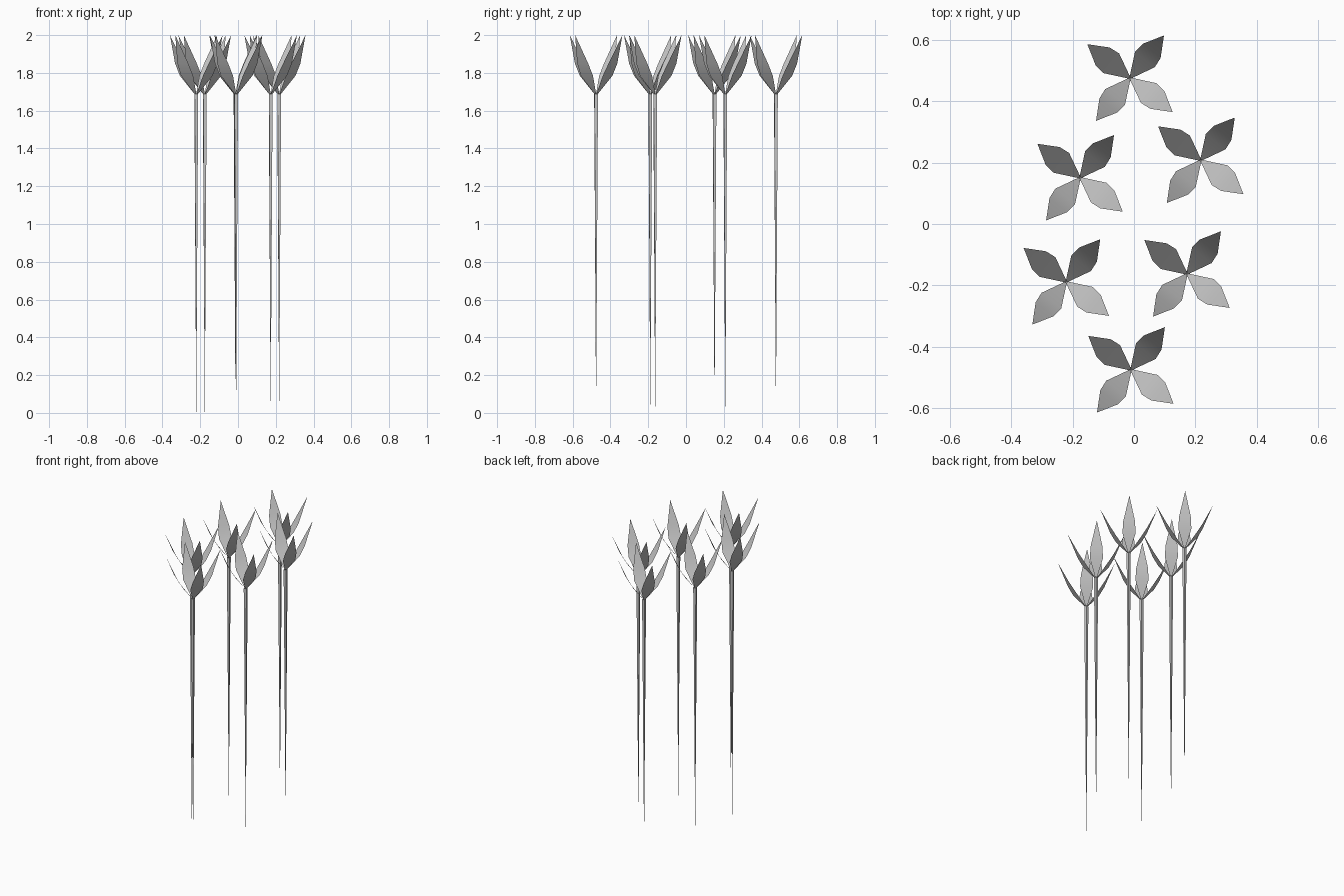
import bpy
from math import cos, sin, radians

cube = bpy.data.objects.get("Cube")
if cube:
    bpy.data.objects.remove(cube, do_unlink=True)

grey = bpy.data.materials.new("plain grey")
grey.use_nodes = True
colour = (0.57, 0.57, 0.57, 1)
grey.diffuse_color = colour
grey.node_tree.nodes["Principled BSDF"].inputs["Base Color"].default_value = colour

LEAF_BASE = 1.683
TURN = 51.5
# Leaf rows from base to tip: outward distance, half width, height
LEAF = [(0.003, 0.004, LEAF_BASE), (0.078, 0.041, 1.785), (0.114, 0.037, 1.85)]
TIP = (0.178, 0, 2.0)
PLANTS = [(-0.013, 0.476), (0.218, 0.208), (-0.176, 0.151),
          (-0.221, -0.189), (0.173, -0.163), (-0.01, -0.476)]


def make_mesh(name, verts, faces):
    mesh = bpy.data.meshes.new(name)
    mesh.from_pydata(verts, [], faces)
    mesh.materials.append(grey)
    mesh.update()
    return mesh


def leaf_mesh():
    """Four curved pointed leaves around the stem top."""
    verts, faces = [], []
    for k in range(4):
        a = radians(TURN + 90 * k)
        start = len(verts)
        for out, half, z in LEAF:
            for w in (-half, half):
                verts.append((out * cos(a) - w * sin(a), out * sin(a) + w * cos(a), z))
        verts.append((TIP[0] * cos(a), TIP[0] * sin(a), TIP[2]))
        for i in range(len(LEAF) - 1):
            p = start + 2 * i
            faces.append((p, p + 2, p + 3, p + 1))
        p = start + 2 * (len(LEAF) - 1)
        faces.append((p, p + 2, p + 1))
    mesh = make_mesh("leaves", verts, faces)
    mesh.shade_smooth()
    return mesh


def stem_mesh(sides=4, radius=0.013):
    """Slender open stem narrowing to a point at the ground."""
    angles = [radians(TURN + 360 * k / sides) for k in range(sides)]
    verts = [(radius * cos(a), radius * sin(a), LEAF_BASE + 0.005) for a in angles]
    verts.append((0, 0, 0))
    faces = [(k, sides, (k + 1) % sides) for k in range(sides)]
    return make_mesh("stem", verts, faces)


# Plant the six copies
leaves, stem = leaf_mesh(), stem_mesh()
for n, (x, y) in enumerate(PLANTS, 1):
    for name, mesh in (("leaves", leaves), ("stem", stem)):
        ob = bpy.data.objects.new(f"{name}_{n}", mesh)
        ob.location = (x, y, 0)
        bpy.context.collection.objects.link(ob)
